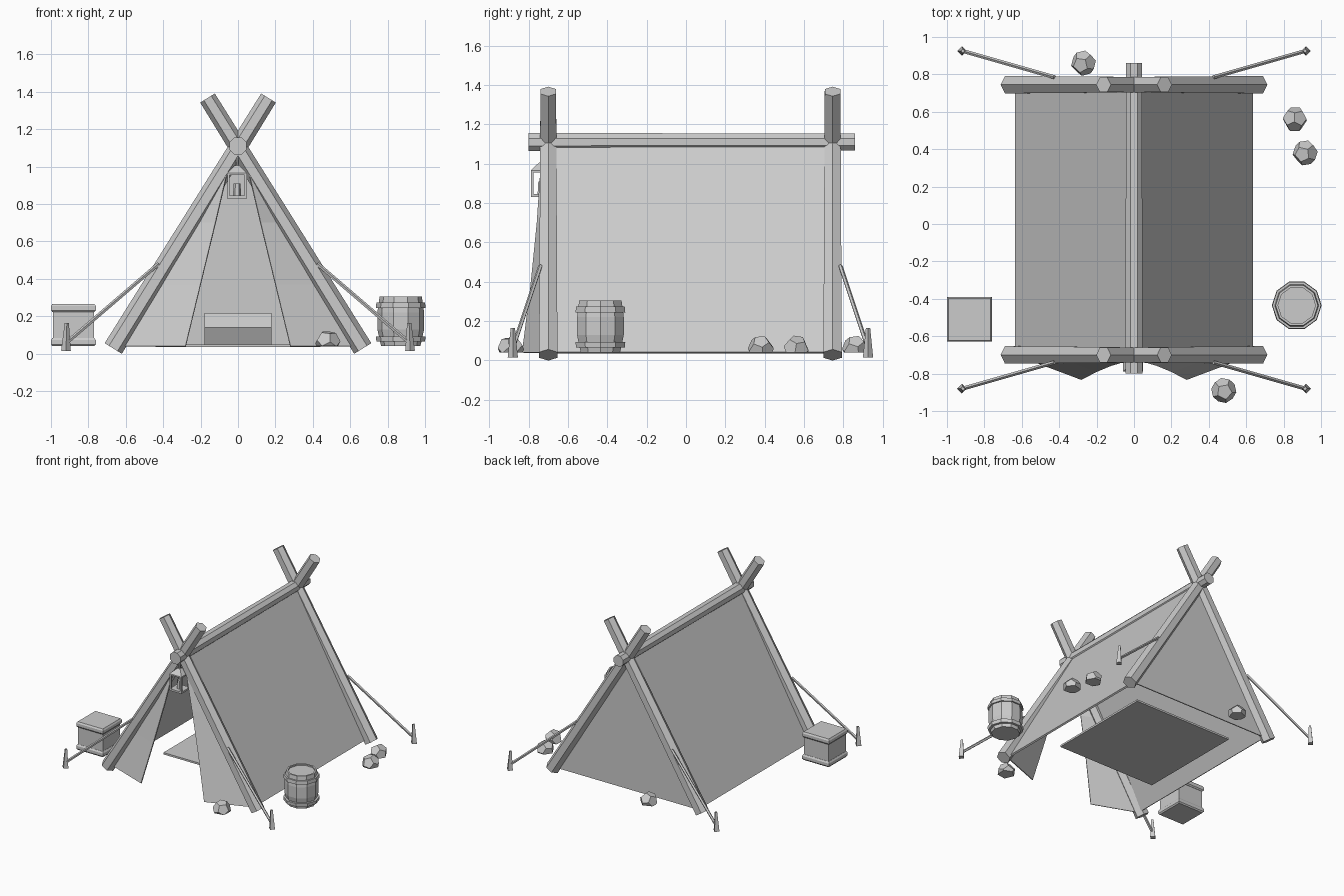
import bpy, bmesh, math
from mathutils import Vector, Matrix

cube = bpy.data.objects.get("Cube")
if cube:
    bpy.data.objects.remove(cube, do_unlink=True)

grey = bpy.data.materials.new("plain_grey")
grey.use_nodes = True
TONE = (0.6, 0.6, 0.6, 1)
grey.diffuse_color = TONE
grey.node_tree.nodes["Principled BSDF"].inputs["Base Color"].default_value = TONE


def finish(name, bm, recalc=True):
    if recalc:
        bmesh.ops.recalc_face_normals(bm, faces=bm.faces)
    mesh = bpy.data.meshes.new(name)
    bm.to_mesh(mesh)
    bm.free()
    mesh.materials.append(grey)
    obj = bpy.data.objects.new(name, mesh)
    bpy.context.collection.objects.link(obj)
    return obj


def rod(name, start, end, r1, r2, sides=6, turn=0.0):
    """Tapered prism between two points."""
    start, end = Vector(start), Vector(end)
    axis = end - start
    bm = bmesh.new()
    bmesh.ops.create_cone(bm, cap_ends=True, segments=sides, radius1=r1,
                          radius2=r2, depth=axis.length)
    place = (Matrix.Translation((start + end) / 2)
             @ axis.to_track_quat('Z', 'Y').to_matrix().to_4x4()
             @ Matrix.Rotation(turn, 4, 'Z'))
    bm.transform(place)
    return finish(name, bm)


def box(name, low, high):
    low, high = Vector(low), Vector(high)
    bm = bmesh.new()
    bmesh.ops.create_cube(bm, size=1)
    bm.transform(Matrix.Translation((low + high) / 2)
                 @ Matrix.Diagonal((*(high - low), 1)))
    return finish(name, bm)


def lathe(name, centre, profile, sides, turn=0.0):
    """Faceted solid of revolution from (radius, height) pairs."""
    bm = bmesh.new()
    rings = []
    for r, z in profile:
        rings.append([bm.verts.new((centre[0] + r * math.cos(a), centre[1] + r * math.sin(a), z))
                      for a in (turn + math.tau * i / sides for i in range(sides))])
    for a, b in zip(rings, rings[1:]):
        for i in range(sides):
            j = (i + 1) % sides
            bm.faces.new((a[i], a[j], b[j], b[i]))
    bm.faces.new(rings[0])
    bm.faces.new(rings[-1])
    return finish(name, bm)


def cloth(name, edge_a, edge_b, thickness=0.01):
    """Thin sheet lofted between two edges."""
    bm = bmesh.new()
    a = [bm.verts.new(p) for p in edge_a]
    b = [bm.verts.new(p) for p in edge_b]
    for i in range(len(a) - 1):
        bm.faces.new((a[i], a[i + 1], b[i + 1], b[i]))
    obj = finish(name, bm)
    mod = obj.modifiers.new("thickness", 'SOLIDIFY')
    mod.thickness = thickness
    mod.offset = 0
    return obj


def rock(name, x, y, size, turn):
    """Twelve-sided stone, cut flat at the ground."""
    ico = bmesh.new()
    bmesh.ops.create_icosphere(ico, subdivisions=1, radius=1)
    bm = bmesh.new()
    for f in ico.faces:
        bm.verts.new(f.calc_center_median().normalized() * size)
    ico.free()
    bmesh.ops.convex_hull(bm, input=bm.verts)
    bmesh.ops.dissolve_limit(bm, angle_limit=0.05, verts=bm.verts, edges=bm.edges)
    bm.transform(Matrix.Translation((x, y, 0.06)) @ Matrix.Rotation(turn, 4, 'Z')
                 @ Matrix.Rotation(turn * 0.3, 4, 'X'))
    bmesh.ops.bisect_plane(bm, geom=bm.verts[:] + bm.edges[:] + bm.faces[:],
                           plane_co=(0, 0, 0.04), plane_no=(0, 0, 1), clear_inner=True)
    bmesh.ops.holes_fill(bm, edges=[e for e in bm.edges if e.is_boundary])
    return finish(name, bm)


FRONT, BACK = -0.70, 0.745

# Crossed poles, guy ropes and stakes at both ends
for end, y, out in (("front", FRONT, -1), ("back", BACK, 1)):
    for side, s in (("left", 1), ("right", -1)):
        tag = f"{end}_{side}"
        rod(f"{tag}_pole", (s * 0.667, y, 0.028), (s * -0.163, y, 1.367), 0.054, 0.046)
        sy = y + out * 0.18
        rod(f"{tag}_stake", (s * 0.92, sy, 0.015), (s * 0.915, sy, 0.165), 0.026, 0.011, 4)
        rod(f"{tag}_rope", (s * 0.915, sy, 0.06), (s * 0.425, y + out * 0.04, 0.48),
            0.011, 0.011, 5)

# Ridge pole
rod("ridge_pole", (0, -0.80, 1.11), (0, 0.86, 1.11), 0.05, 0.046, 8, math.pi / 8)

# Canvas sides, back wall and open front flaps
for side, s in (("left", 1), ("right", -1)):
    cloth(f"{side}_canvas", [(s * 0.02, FRONT, 1.10), (s * 0.63, FRONT, 0.04)],
          [(s * 0.02, BACK, 1.10), (s * 0.63, BACK, 0.04)], 0.014)
    cloth(f"{side}_flap",
          [(s * x, y, z) for x, y, z in ((0.05, -0.735, 1.0), (0.12, -0.755, 0.7),
                                         (0.2, -0.788, 0.37), (0.28, -0.83, 0.04))],
          [(s * x, FRONT, z) for x, z in ((0.06, 1.02), (0.245, 0.7),
                                          (0.435, 0.37), (0.625, 0.04))], 0.008)
cloth("back_wall", [(-0.02, BACK, 1.10), (-0.63, BACK, 0.04)],
      [(0.02, BACK, 1.10), (0.63, BACK, 0.04)], 0.008)

# Ground mat and bedroll
box("floor_mat", (-0.44, -0.32, 0.035), (0.44, 0.56, 0.05))
rod("bedroll", (-0.18, 0.2, 0.125), (0.18, 0.2, 0.125), 0.095, 0.095, 5, 0.15)

# Barrel with two hoops
SPOT = (0.87, -0.435)
lathe("barrel", SPOT, [(0.105, 0.04), (0.125, 0.13), (0.125, 0.22), (0.113, 0.305),
                       (0.1, 0.305), (0.1, 0.295)], 10)
for name, z in (("lower_hoop", 0.065), ("upper_hoop", 0.245)):
    lathe(name, SPOT, [(0.13, z), (0.133, z + 0.028)] if z < 0.1
          else [(0.133, z), (0.13, z + 0.028)], 10)

# Crate with rims
box("crate", (-0.99, -0.62, 0.045), (-0.77, -0.40, 0.262))
for name, z in (("crate_base_rim", 0.04), ("crate_top_rim", 0.222)):
    lathe(name, (-0.88, -0.51),
          [(0.158, z), (0.169, z + 0.01), (0.169, z + 0.033), (0.158, z + 0.045)],
          4, math.pi / 4)

# Hanging lantern
LY = -0.735
box("lantern_base", (-0.058, LY - 0.053, 0.83), (0.048, LY + 0.053, 0.845))
for i in (-1, 1):
    for j in (-1, 1):
        x, y = -0.005 + i * 0.046, LY + j * 0.046
        box("lantern_post", (x - 0.006, y - 0.006, 0.84), (x + 0.006, y + 0.006, 0.965))
lathe("lantern_candle", (-0.005, LY), [(0.022, 0.845), (0.018, 0.91)], 6)
lathe("lantern_roof", (-0.005, LY), [(0.075, 0.955), (0.075, 0.966), (0.018, 1.005)],
      4, math.pi / 4)
rod("lantern_hook", (-0.005, LY, 1.0), (-0.005, LY, 1.08), 0.007, 0.007, 5)

# Scattered rocks
for i, (x, y) in enumerate(((0.48, -0.89), (0.86, 0.56), (0.915, 0.38), (-0.27, 0.86))):
    rock(f"rock_{i + 1}", x, y, 0.068, 0.5 + i * 1.3)
